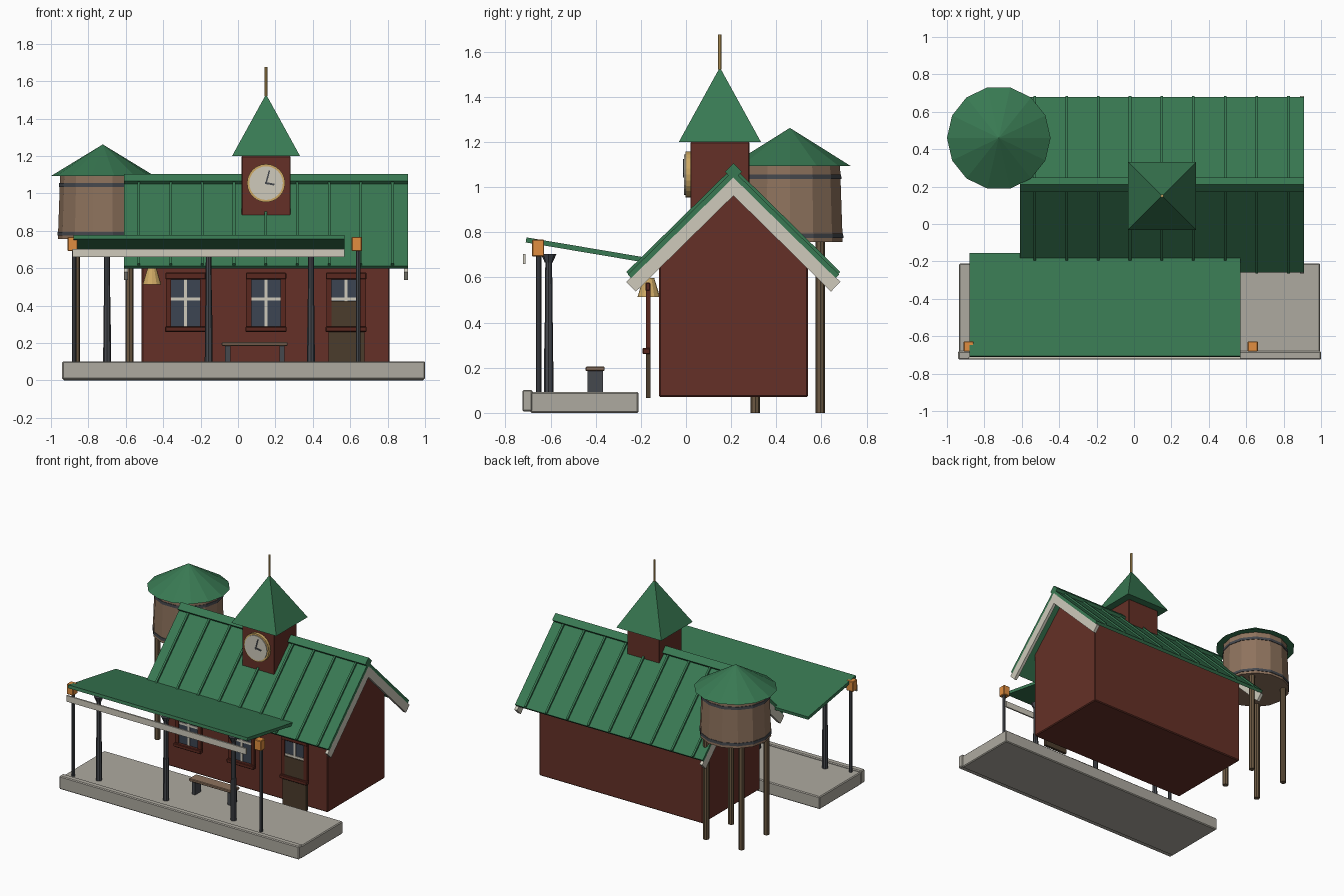
import bpy, math
from mathutils import Matrix

if "Cube" in bpy.data.objects:
    bpy.data.objects.remove(bpy.data.objects["Cube"])


def material(name, r, g, b):
    m = bpy.data.materials.new(name)
    m.diffuse_color = (r, g, b, 1)
    m.use_nodes = True
    m.node_tree.nodes["Principled BSDF"].inputs["Base Color"].default_value = m.diffuse_color
    return m


GREEN = material("green_metal", .04, .19, .085)
BRICK = material("brick", .13, .03, .02)
TRIM = material("red_trim", .1, .02, .013)
CREAM = material("cream", .62, .59, .5)
STONE = material("stone", .42, .4, .35)
WOOD = material("wood", .27, .17, .11)
POLE = material("pole_wood", .15, .1, .055)
STEEL = material("steel", .06, .065, .075)
GOLD = material("gold", .62, .4, .13)
AMBER = material("amber", .75, .27, .05)
GLASS = material("glass", .045, .06, .085)
BROWN = material("door_brown", .07, .045, .025)


def mesh(name, verts, faces, mat, bevel=0):
    me = bpy.data.meshes.new(name)
    me.from_pydata(verts, [], faces)
    me.materials.append(mat)
    ob = bpy.data.objects.new(name, me)
    bpy.context.collection.objects.link(ob)
    if bevel:
        b = ob.modifiers.new("bevel", 'BEVEL')
        b.width, b.segments = bevel, 1
    return ob


def prism(name, pts, x0, x1, mat, bevel=0):
    """Extrude a counter-clockwise (y, z) profile along x."""
    n = len(pts)
    verts = [(x, y, z) for x in (x0, x1) for y, z in pts]
    faces = [tuple(reversed(range(n))), tuple(range(n, 2 * n))]
    faces += [(i, (i + 1) % n, n + (i + 1) % n, n + i) for i in range(n)]
    return mesh(name, verts, faces, mat, bevel)


def box(name, x0, x1, y0, y1, z0, z1, mat, bevel=0):
    return prism(name, [(y0, z0), (y1, z0), (y1, z1), (y0, z1)], x0, x1, mat, bevel)


def cone(name, r1, r2, z0, z1, x, y, n, mat, turn=0):
    bpy.ops.mesh.primitive_cone_add(vertices=n, radius1=r1, radius2=r2, depth=z1 - z0,
                                    location=(x, y, (z0 + z1) / 2), rotation=(0, 0, turn))
    ob = bpy.context.object
    ob.name = name
    ob.data.materials.append(mat)
    return ob


SLOPE = .983
ANG = math.atan(SLOPE)
RIDGE = .21


def chevron(name, x0, x1, half, apex, t, mat):
    """Inverted V following the roof pitch, ends cut square to the slope."""
    z = apex - SLOPE * half
    hi, zi = half - t * math.sin(ANG), z - t * math.cos(ANG)
    ai = apex - t / math.cos(ANG)
    return prism(name, [(RIDGE - half, z), (RIDGE - hi, zi), (RIDGE, ai),
                        (RIDGE + hi, zi), (RIDGE + half, z), (RIDGE, apex)], x0, x1, mat)


# platform
box("platform", -.935, .995, -.69, -.21, 0, .092, STONE, .006)
box("platform_edge", -.94, 1.0, -.725, -.68, .006, .102, STONE, .006)

# station house
prism("house_walls", [(-.12, .07), (.54, .07), (.54, .735), (RIDGE, 1.05), (-.12, .735)],
      -.515, .81, BRICK, .006)

# main roof
chevron("roof", -.61, .91, .468, 1.073, .022, GREEN)
for i in range(9):
    x = -.53 + .1695 * i
    chevron(f"roof_seam_{i}", x - .007, x + .007, .474, 1.09, .02, GREEN)
chevron("ridge_cap", -.61, .91, .038, 1.105, .03, GREEN)
chevron("bargeboard_right", .888, .91, .474, 1.046, .06, CREAM)
chevron("bargeboard_left", -.61, -.588, .474, 1.046, .06, CREAM)

# clock tower
TX, TY = .15, .15
box("tower", TX - .131, TX + .131, TY - .131, TY + .131, .85, 1.2, BRICK, .004)
cone("tower_spire", .257, 0, 1.2, 1.53, TX, TY, 4, GREEN, math.pi / 4)
cone("spire_finial", .008, .008, 1.52, 1.675, TX, TY, 8, GOLD)
CZ = 1.055
for name, r, y0, y1, mat in (("clock_rim", .102, -.003, .022, GOLD),
                             ("clock_face", .09, -.009, .01, CREAM)):
    ob = cone(name, r, r, 0, y1 - y0, TX, 0, 24, mat)
    ob.rotation_euler = (math.pi / 2, 0, 0)
    ob.location = (TX, (y0 + y1) / 2, CZ)
for name, length, w, a in (("minute_hand", .07, .004, 15), ("hour_hand", .045, .005, 100)):
    ob = box(name, -w, w, -.002, .002, -.006, length, STEEL)
    ob.matrix_world = Matrix.Translation((TX, -.0105, CZ)) @ Matrix.Rotation(math.radians(a), 4, 'Y')

# windows
for i, x in enumerate((-.28, .15, .578)):
    box(f"window_glass_{i}", x - .083, x + .083, -.168, -.16, .285, .545, GLASS)
    for s in (-1, 1):
        box(f"window_jamb_{i}_{s}", x + s * .092 - .014, x + s * .092 + .014,
            -.178, -.158, .28, .55, TRIM)
    box(f"window_lintel_{i}", x - .108, x + .108, -.18, -.158, .54, .577, TRIM, .004)
    box(f"window_sill_{i}", x - .11, x + .11, -.192, -.158, .26, .288, TRIM, .004)
    box(f"window_mullion_{i}", x - .008, x + .008, -.173, -.165, .285, .545, CREAM)
    box(f"window_crossbar_{i}", x - .083, x + .083, -.173, -.165, .427, .443, CREAM)

# door
box("door", .485, .675, -.177, -.157, .066, .425, BROWN)

# platform canopy, rising away from the house
prism("canopy", [(-.71, .755), (-.158, .662), (-.155, .684), (-.706, .777)], -.88, .57, GREEN)
box("canopy_fascia", -.884, .57, -.722, -.711, .66, .704, CREAM)
for i, x in enumerate((-.7, -.157, .39)):
    cone(f"canopy_post_{i}", .02, .015, .09, .68, x, -.608, 8, STEEL)
    cone(f"canopy_post_base_{i}", .021, .019, .09, .4, x, -.608, 8, STEEL)
    cone(f"canopy_post_capital_{i}", .017, .034, .665, .703, x, -.608, 8, STEEL)

# platform lamps
for i, x in enumerate((-.884, .635)):
    cone(f"lamp_post_{i}", .012, .012, .09, .7, x + .008, -.652, 8, STEEL)
    box(f"lamp_{i}", x - .027, x + .027, -.682, -.628, .692, .767, AMBER, .004)

# bell
cone("bell", .05, .024, .513, .598, -.46, -.165, 12, GOLD)

# bench
box("bench_seat", -.087, .265, -.445, -.36, .185, .205, WOOD, .004)
for i, x in enumerate((-.055, .235)):
    box(f"bench_leg_{i}", x - .014, x + .014, -.436, -.368, .09, .187, STEEL)

# water tank
WX, WY, Q = -.723, .46, math.pi / 2
cone("tank_body", .24, .228, .757, 1.095, WX, WY, 14, WOOD, Q)
cone("tank_roof", .277, 0, 1.093, 1.262, WX, WY, 14, GREEN, Q)
cone("tank_band_low", .243, .242, .775, .795, WX, WY, 14, STEEL, Q)
cone("tank_band_high", .234, .233, 1.035, 1.055, WX, WY, 14, STEEL, Q)
for i, (sx, sy) in enumerate(((-1, -1), (1, -1), (1, 1), (-1, 1))):
    cone(f"tank_leg_{i}", .021, .021, 0, .765, WX + sx * .143, .451 + sy * .144, 8, POLE)
